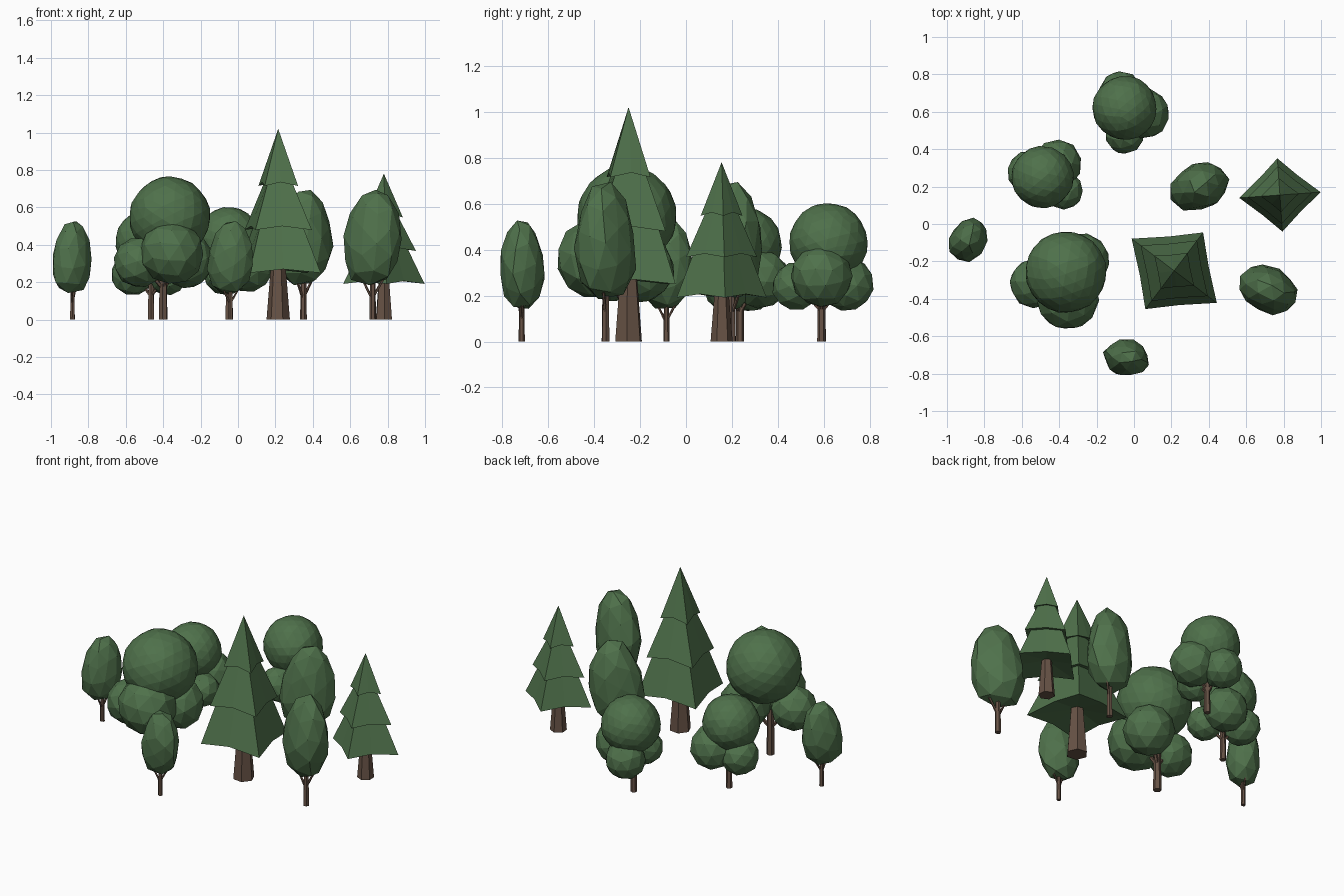
import bpy, bmesh, math, random
from mathutils import Vector, Matrix

if "Cube" in bpy.data.objects:
    bpy.data.objects.remove(bpy.data.objects["Cube"])

random.seed(4)


def material(name, rgb):
    m = bpy.data.materials.new(name)
    m.diffuse_color = (*rgb, 1)
    m.use_nodes = True
    m.node_tree.nodes["Principled BSDF"].inputs["Base Color"].default_value = m.diffuse_color
    return m


GREEN = material("leaf green", (0.078, 0.165, 0.070))
BROWN = material("bark brown", (0.135, 0.085, 0.060))


def finish(name, bm, mat, matrix):
    bmesh.ops.recalc_face_normals(bm, faces=bm.faces)
    me = bpy.data.meshes.new(name)
    bm.to_mesh(me)
    bm.free()
    me.materials.append(mat)
    ob = bpy.data.objects.new(name, me)
    ob.matrix_world = matrix
    bpy.context.collection.objects.link(ob)


def limb(bm, a, b, r1, r2, sides=6):
    """Tapered stick from a to b."""
    a, b = Vector(a), Vector(b)
    rot = (b - a).to_track_quat('Z', 'Y').to_matrix().to_4x4()
    bmesh.ops.create_cone(bm, cap_ends=True, segments=sides, radius1=r1, radius2=r2,
                          depth=(b - a).length,
                          matrix=Matrix.Translation((a + b) / 2) @ rot)


def blob(bm, centre, r, detail, jitter):
    """Faceted leaf ball with slightly uneven surface."""
    new = bmesh.ops.create_icosphere(bm, subdivisions=detail, radius=r)['verts']
    spin = Matrix.Rotation(random.uniform(0, 6), 3, Vector((1, 2, 3)).normalized())
    for v in new:
        v.co = spin @ v.co * random.uniform(1 - jitter, 1 + jitter) + Vector(centre)


def place(x, y, angle, scale):
    return (Matrix.Translation((x, y, 0)) @ Matrix.Rotation(math.radians(angle), 4, 'Z')
            @ Matrix.Scale(scale, 4))


def round_tree(name, *where):
    m = place(*where)
    # trunk with forked branches
    bm = bmesh.new()
    limb(bm, (0, 0, 0), (0, 0, 0.34), 0.019, 0.014)
    for tip in ((0.08, 0, 0.25), (-0.02, 0.08, 0.23), (0, -0.08, 0.22)):
        limb(bm, (0, 0, 0.13), tip, 0.009, 0.007, 5)
    finish(name + "_trunk", bm, BROWN, m)
    # crown and three lower leaf balls
    bm = bmesh.new()
    blob(bm, (0, 0.03, 0.432), 0.171, 3, 0.015)
    blob(bm, (0.105, 0, 0.283), 0.136, 2, 0.02)
    blob(bm, (-0.02, 0.11, 0.25), 0.118, 2, 0.02)
    blob(bm, (0, -0.11, 0.24), 0.106, 2, 0.02)
    finish(name + "_leaves", bm, GREEN, m)


def oval_tree(name, *where):
    m = place(*where)
    # thin trunk with two branches
    bm = bmesh.new()
    limb(bm, (0, 0, 0), (0, 0, 0.25), 0.014, 0.010)
    limb(bm, (0, 0, 0.09), (0.045, 0.01, 0.17), 0.006, 0.005, 5)
    limb(bm, (0, 0, 0.08), (-0.04, -0.02, 0.17), 0.006, 0.005, 5)
    finish(name + "_trunk", bm, BROWN, m)
    # egg-shaped crown, fuller at the bottom
    bm = bmesh.new()
    blob(bm, (0, 0, 0), 1, 2, 0.0)
    for v in bm.verts:
        x, y, z = v.co
        flat = max(1e-4, 1 - z * z)
        w = flat ** -0.08 * (1 - 0.17 * z) * random.uniform(0.93, 1.07)
        v.co = (0.121 * x * w + 0.012 * z, 0.097 * y * w, 0.338 + 0.2 * z)
    finish(name + "_leaves", bm, GREEN, m)


def pine_tree(name, *where):
    m = place(*where)
    # flared trunk
    bm = bmesh.new()
    limb(bm, (0, 0, 0), (0, 0, 0.32), 0.063, 0.037)
    finish(name + "_trunk", bm, BROWN, m)
    # three four-pointed skirts: bottom z, top z, corner radius, top radius
    bm = bmesh.new()
    for z0, z1, r0, r1 in ((0.25, 0.53, 0.285, 0.15), (0.48, 0.76, 0.225, 0.08),
                           (0.715, 1.02, 0.133, 0.0)):
        low, high = [], []
        for i in range(8):
            a = math.radians(45 * i)
            mid = i % 2
            r = r0 * (0.65 if mid else (1.0 if i % 4 == 0 else 0.9))
            low.append(bm.verts.new((r * math.cos(a), r * math.sin(a),
                                     z0 + (0.02 if mid else 0))))
            if r1:
                t = r1 * (0.68 if mid else 1)
                high.append(bm.verts.new((t * math.cos(a), t * math.sin(a), z1)))
        under = bm.verts.new((0, 0, z0 + 0.05))
        tip = bm.verts.new((0, 0, z1))
        for i in range(8):
            j = (i + 1) % 8
            bm.faces.new((low[j], low[i], under))
            if high:
                bm.faces.new((low[i], low[j], high[j], high[i]))
                bm.faces.new((high[i], high[j], tip))
            else:
                bm.faces.new((low[i], low[j], tip))
    finish(name + "_needles", bm, GREEN, m)


# x, y, turn in degrees, scale
round_tree("large_round_tree", -0.40, -0.27, -70, 1.27)
round_tree("left_round_tree", -0.465, 0.235, 58, 0.97)
round_tree("back_round_tree", -0.05, 0.59, 0, 1.0)

oval_tree("right_oval_tree", 0.72, -0.35, -22, 1.3)
oval_tree("back_oval_tree", 0.35, 0.20, 22, 1.3)
oval_tree("left_oval_tree", -0.885, -0.085, 55, 0.99)
oval_tree("front_oval_tree", -0.04, -0.715, -8, 0.99)

pine_tree("tall_pine", 0.215, -0.25, -37, 1.0)
pine_tree("short_pine", 0.78, 0.155, 4, 0.765)
